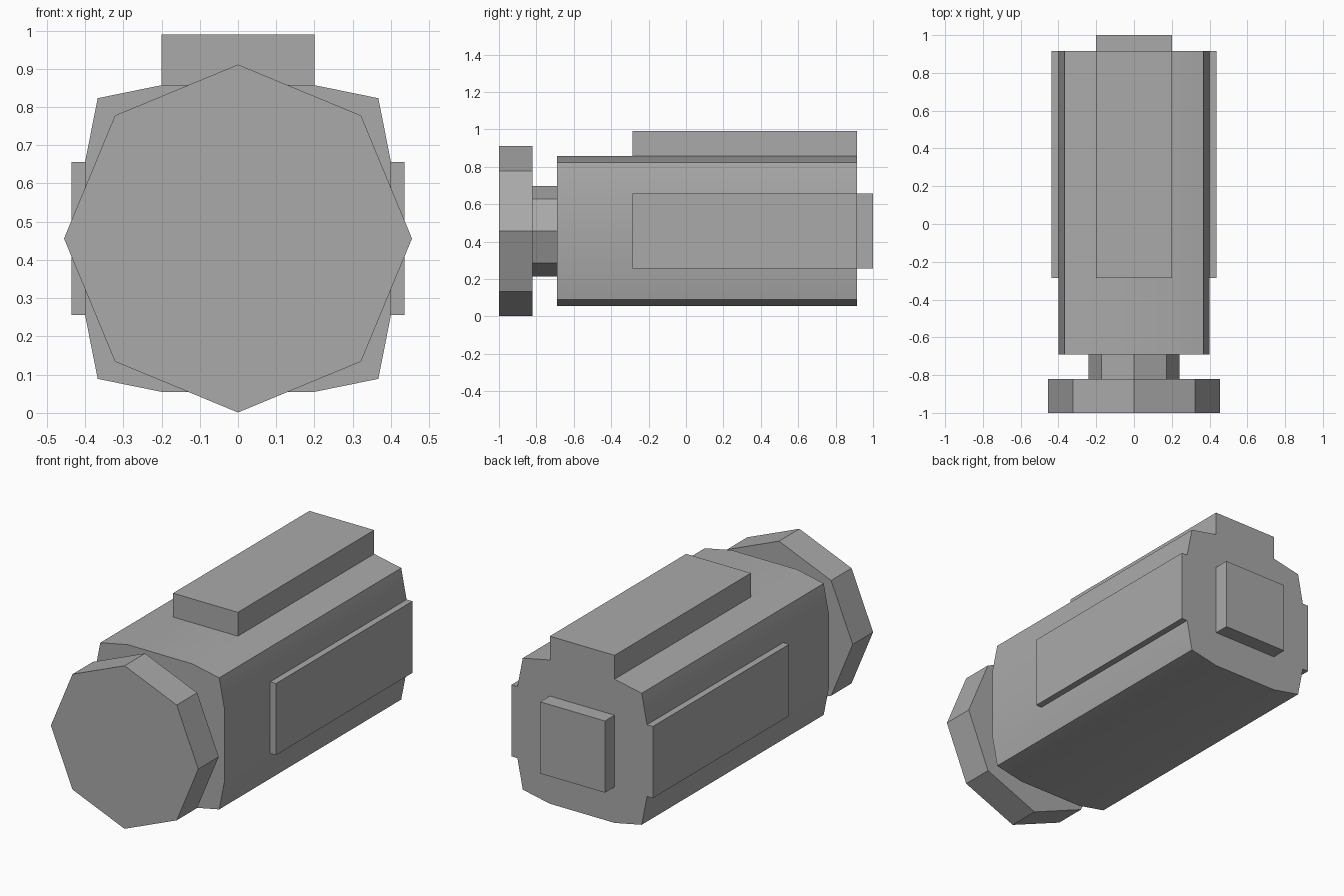
import bpy, bmesh, math

cube = bpy.data.objects.get("Cube")
if cube:
    bpy.data.objects.remove(cube, do_unlink=True)

grey = bpy.data.materials.new("plain grey")
grey.use_nodes = True
grey.diffuse_color = (0.4, 0.4, 0.4, 1)
grey.node_tree.nodes["Principled BSDF"].inputs["Base Color"].default_value = (0.4, 0.4, 0.4, 1)

AXIS_Z = 0.456   # height of the long axis
NECK_Y, BODY_Y, BACK_Y = -0.82, -0.69, 0.915


def prism(name, outline, y0, y1):
    """Extrude an (x, z) outline from y0 to y1."""
    bm = bmesh.new()
    rings = [[bm.verts.new((x, y, z)) for x, z in outline] for y in (y0, y1)]
    n = len(outline)
    bm.faces.new(rings[0])
    bm.faces.new(rings[1][::-1])
    for i in range(n):
        j = (i + 1) % n
        bm.faces.new((rings[0][i], rings[1][i], rings[1][j], rings[0][j]))
    bmesh.ops.recalc_face_normals(bm, faces=bm.faces)
    mesh = bpy.data.meshes.new(name)
    bm.to_mesh(mesh)
    bm.free()
    mesh.materials.append(grey)
    obj = bpy.data.objects.new(name, mesh)
    bpy.context.collection.objects.link(obj)
    return obj


def octagon(radius):
    angles = [math.pi / 4 * i for i in range(8)]
    return [(radius * math.cos(a), AXIS_Z + radius * math.sin(a)) for a in angles]


def rect(x0, x1, z0, z1):
    return [(x0, z0), (x1, z0), (x1, z1), (x0, z1)]


# Main body: gently bulged square section, mirrored into four quarters
quarter = [(0.4, 0.2), (0.367, 0.367), (0.2, 0.401)]
upper = quarter + [(-x, z) for x, z in reversed(quarter)]
section = upper + [(-x, -z) for x, z in upper]
body = prism("body", [(x, AXIS_Z + z) for x, z in section], BODY_Y, BACK_Y)
bpy.ops.object.select_all(action='DESELECT')
bpy.context.view_layer.objects.active = body
body.select_set(True)
bpy.ops.object.shade_smooth_by_angle(angle=math.radians(30))

# Front cap and neck
prism("front_cap", octagon(0.455), -1.0, NECK_Y)
prism("neck", octagon(0.242), NECK_Y, BODY_Y)

# Raised blocks on the top, sides and back
prism("top_block", rect(-0.2, 0.2, 0.857, 0.99), -0.287, BACK_Y)
for side, s in (("left", 1), ("right", -1)):
    prism(side + "_plate", rect(s * 0.4, s * 0.436, 0.256, 0.656), -0.287, BACK_Y)
prism("back_block", rect(-0.2, 0.2, 0.256, 0.656), BACK_Y, 1.0)
